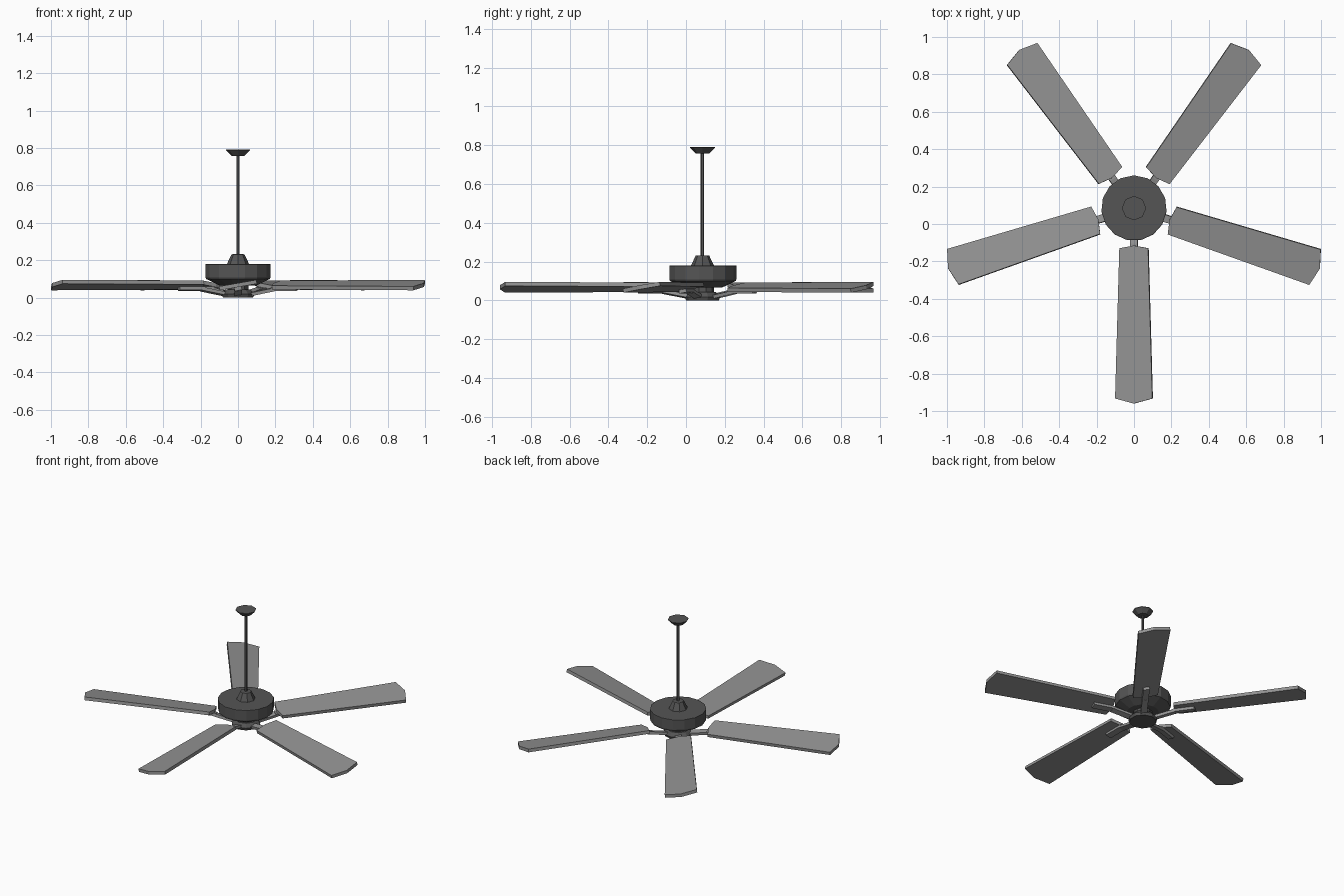
import bpy, bmesh, math
from mathutils import Matrix, Vector

if "Cube" in bpy.data.objects:
    bpy.data.objects.remove(bpy.data.objects["Cube"])

CY = 0.085          # fan axis sits slightly behind the centre
PITCH = math.radians(10)


def material(name, v):
    m = bpy.data.materials.new(name)
    m.diffuse_color = (v, v, v, 1)
    m.use_nodes = True
    m.node_tree.nodes["Principled BSDF"].inputs["Base Color"].default_value = m.diffuse_color
    return m


dark = material("dark metal", 0.09)
grey = material("blade grey", 0.29)


def finish(bm, name, mat):
    bmesh.ops.recalc_face_normals(bm, faces=bm.faces)
    me = bpy.data.meshes.new(name)
    bm.to_mesh(me)
    bm.free()
    me.materials.append(mat)
    ob = bpy.data.objects.new(name, me)
    bpy.context.collection.objects.link(ob)
    return ob


def lathe(name, profile, sides, mat):
    """Stack of rings (radius, z) around the fan axis, capped at both ends."""
    bm = bmesh.new()
    rings = []
    for r, z in profile:
        rings.append([bm.verts.new((r * math.sin(2 * math.pi * i / sides),
                                    CY + r * math.cos(2 * math.pi * i / sides), z))
                      for i in range(sides)])
    for a, b in zip(rings, rings[1:]):
        for i in range(sides):
            j = (i + 1) % sides
            bm.faces.new((a[i], a[j], b[j], b[i]))
    bm.faces.new(rings[0])
    bm.faces.new(rings[-1])
    return finish(bm, name, mat)


def slab(name, outline, thick, mat, mtx):
    """Flat outline extruded symmetrically about z = 0, then placed."""
    bm = bmesh.new()
    f = bm.faces.new([bm.verts.new((x, y, -thick / 2)) for x, y in outline])
    top = bmesh.ops.extrude_face_region(bm, geom=[f])["geom"]
    bmesh.ops.translate(bm, vec=(0, 0, thick),
                        verts=[g for g in top if isinstance(g, bmesh.types.BMVert)])
    bm.transform(mtx)
    return finish(bm, name, mat)


def bar(x0, x1, w):
    return [(x0, -w), (x1, -w), (x1, w), (x0, w)]


# Central body
lathe("motor_housing", [(0.10, 0.065), (0.172, 0.1), (0.175, 0.11), (0.175, 0.178), (0.17, 0.18)], 15, dark)
lathe("motor_neck", [(0.06, 0.035), (0.06, 0.07)], 10, dark)
lathe("bottom_hub", [(0.085, 0.0), (0.092, 0.018), (0.07, 0.042)], 10, dark)
lathe("rod_collar", [(0.06, 0.178), (0.035, 0.23), (0.03, 0.232)], 8, dark)
lathe("down_rod", [(0.009, 0.22), (0.009, 0.77)], 6, dark)
lathe("ceiling_canopy", [(0.035, 0.758), (0.065, 0.788), (0.065, 0.791)], 8, dark)

# Five blades with their brackets
blade = [(0.20, 0.0), (0.215, -0.078), (1.018, -0.101), (1.045, 0.0),
         (1.018, 0.101), (0.215, 0.078)]
for k in range(5):
    spin = Matrix.Translation((0, CY, 0)) @ Matrix.Rotation(math.radians(-90 + 72 * k), 4, 'Z')
    tilt = Matrix.Rotation(PITCH, 4, 'X')
    slab(f"blade_{k+1}", blade, 0.021, grey, spin @ Matrix.Translation((0, 0, 0.067)) @ tilt)
    slab(f"bracket_pad_{k+1}", bar(0.19, 0.332, 0.02), 0.018, grey,
         spin @ Matrix.Translation((0, 0, 0.047)) @ tilt)
    slope = Matrix.Rotation(-math.radians(11), 4, 'Y')
    slab(f"bracket_arm_{k+1}", bar(0.05, 0.21, 0.02), 0.018, grey,
         spin @ Matrix.Translation((0, 0, 0.005)) @ slope @ tilt)
